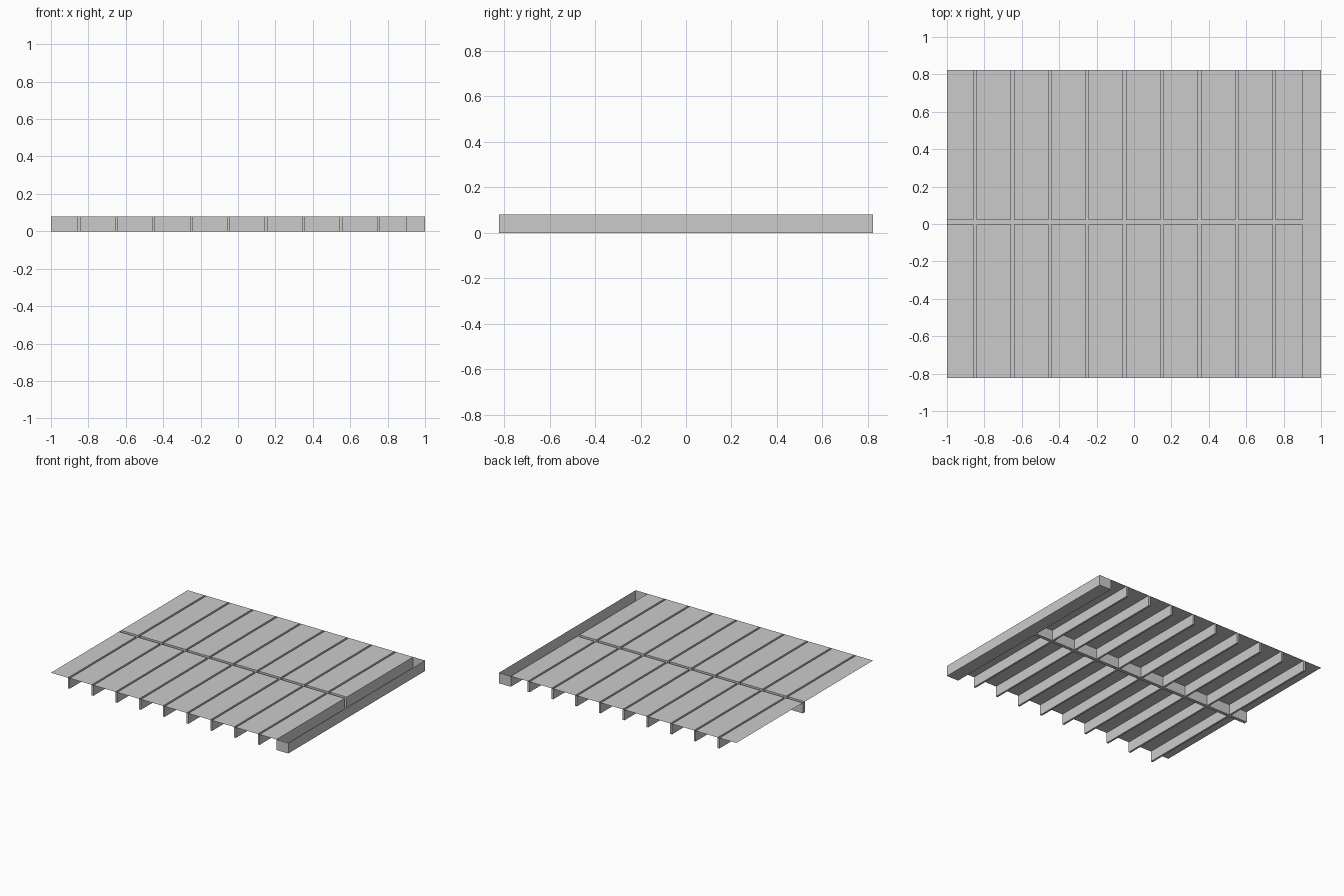
import bpy, bmesh

if "Cube" in bpy.data.objects:
    bpy.data.objects.remove(bpy.data.objects["Cube"])

H = 0.08                      # depth of the drain channels
Y = 0.8225                    # half width of the deck
TROUGH = (-0.0025, 0.0225)    # central trough in y
GUTTER = 0.9                  # inner edge of the side gutter in x
SLOT = 0.015                  # slot width

# grid lines of the deck: slots alternate with panels along x
slots = [(-0.85 + 0.2 * k - SLOT / 2, -0.85 + 0.2 * k + SLOT / 2) for k in range(9)]
xs = [-1.0] + [x for s in slots for x in s] + [GUTTER, 1.0]
ys = [-Y, TROUGH[0], TROUGH[1], Y]
nx, ny = len(xs) - 1, len(ys) - 1


def is_channel(i, j):
    """True for slot, trough and gutter cells; False for panels."""
    return i % 2 == 1 or j == 1 or i == nx - 1


def inside(i, j):
    return 0 <= i < nx and 0 <= j < ny


def make_object(name, faces):
    bm = bmesh.new()
    for f in faces:
        bm.faces.new([bm.verts.new(p) for p in f])
    bmesh.ops.remove_doubles(bm, verts=bm.verts, dist=1e-5)
    bmesh.ops.recalc_face_normals(bm, faces=bm.faces)
    mesh = bpy.data.meshes.new(name)
    bm.to_mesh(mesh)
    bm.free()
    ob = bpy.data.objects.new(name, mesh)
    bpy.context.collection.objects.link(ob)


def flat(i, j, z):
    x0, x1, y0, y1 = xs[i], xs[i + 1], ys[j], ys[j + 1]
    return [(x0, y0, z), (x1, y0, z), (x1, y1, z), (x0, y1, z)]


def wall(a, b):
    return [(*a, 0), (*b, 0), (*b, H), (*a, H)]


panels, channels = [], []
for i in range(nx):
    for j in range(ny):
        if not is_channel(i, j):
            panels.append(flat(i, j, H))
            continue
        # channel floor, plus a wall wherever the channel ends
        channels.append(flat(i, j, 0))
        x0, x1, y0, y1 = xs[i], xs[i + 1], ys[j], ys[j + 1]
        sides = {(-1, 0): ((x0, y0), (x0, y1)), (1, 0): ((x1, y0), (x1, y1)),
                 (0, -1): ((x0, y0), (x1, y0)), (0, 1): ((x0, y1), (x1, y1))}
        for (di, dj), (a, b) in sides.items():
            if not inside(i + di, j + dj) or not is_channel(i + di, j + dj):
                channels.append(wall(a, b))

# deck panels and the drain channels between them
make_object("deck_panels", panels)
make_object("drain_channels", channels)
